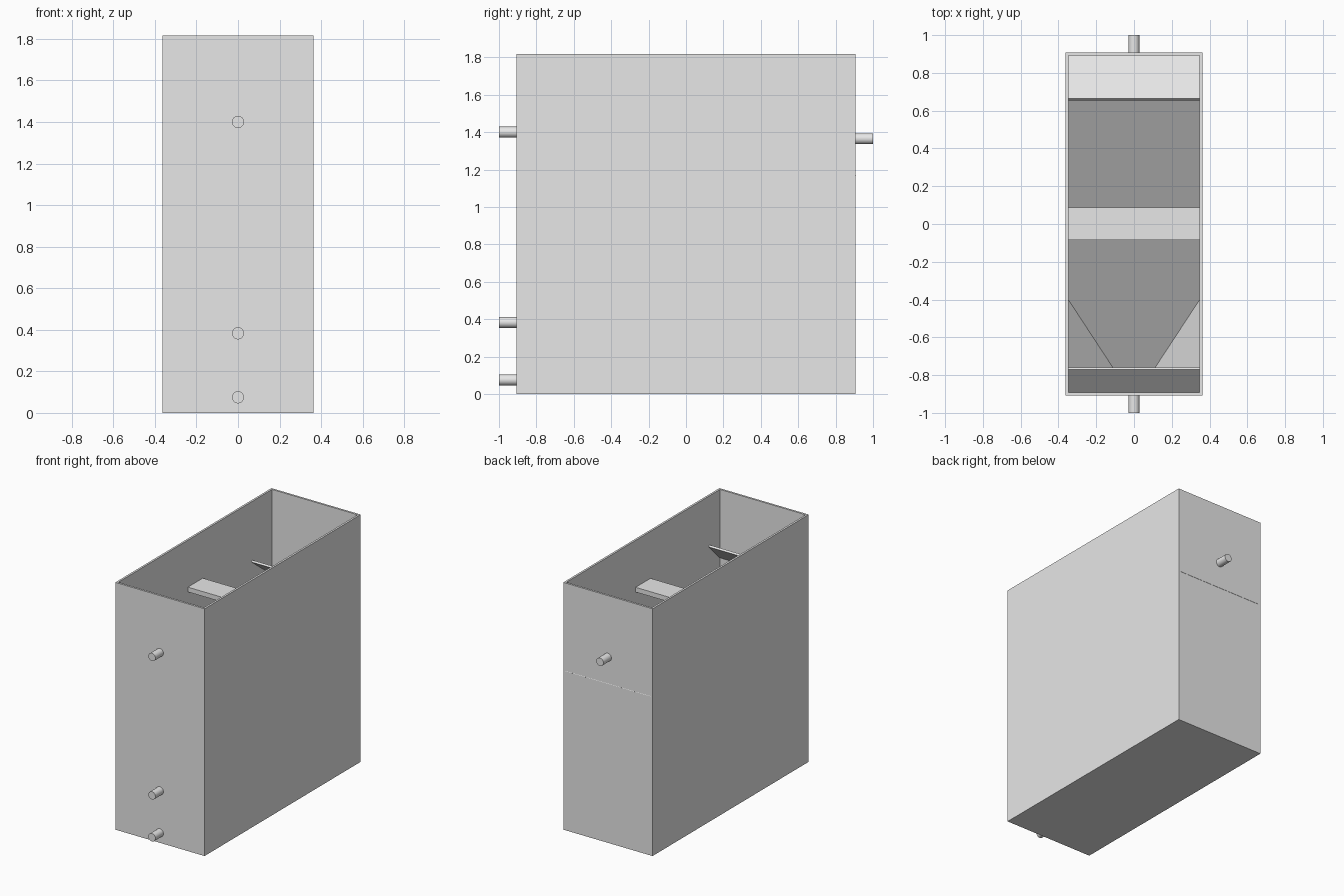
import bpy, bmesh, math
from mathutils import Vector

cube = bpy.data.objects.get("Cube")
if cube:
    bpy.data.objects.remove(cube, do_unlink=True)

# Single plain grey finish
grey = bpy.data.materials.new("plain_grey")
grey.use_nodes = True
grey.diffuse_color = (0.8, 0.8, 0.8, 1)
grey.node_tree.nodes["Principled BSDF"].inputs["Base Color"].default_value = (0.8, 0.8, 0.8, 1)

HX, HY, HEIGHT = 0.363, 0.907, 1.817   # tank half width, half depth, height
WALL = 0.015
IN_X = HX - WALL


def finish(name, bm):
    bmesh.ops.recalc_face_normals(bm, faces=bm.faces[:])
    mesh = bpy.data.meshes.new(name)
    bm.to_mesh(mesh)
    bm.free()
    mesh.materials.append(grey)
    obj = bpy.data.objects.new(name, mesh)
    bpy.context.collection.objects.link(obj)
    return obj


def thicken(obj, thickness):
    mod = obj.modifiers.new("thickness", 'SOLIDIFY')
    mod.thickness = thickness
    mod.offset = -1
    mod.use_even_offset = True


def plate(name, start, end, thickness=WALL):
    """Full-width plate whose upper surface runs from start to end in (y, z)."""
    a, b = Vector(start), Vector(end)
    d = (b - a).normalized()
    down = Vector((d.y, -d.x)) * thickness
    if down.y > 0:
        down = -down
    bm = bmesh.new()
    face = bm.faces.new([bm.verts.new((-IN_X, p.x, p.y))
                         for p in (a, b, b + down, a + down)])
    grown = bmesh.ops.extrude_face_region(bm, geom=[face])
    moved = [v for v in grown["geom"] if isinstance(v, bmesh.types.BMVert)]
    bmesh.ops.translate(bm, verts=moved, vec=(2 * IN_X, 0, 0))
    return finish(name, bm)


def pipe(name, side, z):
    """Round stub standing out of the front (-1) or back (1) wall."""
    inner = HY - WALL / 2
    bpy.ops.mesh.primitive_cylinder_add(
        vertices=32, radius=0.029, depth=1 - inner,
        location=(0, side * (1 + inner) / 2, z), rotation=(math.pi / 2, 0, 0))
    obj = bpy.context.object
    obj.name = name
    obj.data.materials.append(grey)
    bpy.ops.object.shade_smooth_by_angle(angle=math.radians(40))


# Open-topped tank
bm = bmesh.new()
bmesh.ops.create_cube(bm, size=1)
bmesh.ops.scale(bm, verts=bm.verts, vec=(2 * HX, 2 * HY, HEIGHT))
bmesh.ops.translate(bm, verts=bm.verts, vec=(0, 0, HEIGHT / 2))
top = max(bm.faces, key=lambda f: f.calc_center_median().z)
bmesh.ops.delete(bm, geom=[top], context='FACES_ONLY')
thicken(finish("tank", bm), WALL)


# Sloped floor falling to the drain at the front
def floor_z(y):
    return 0.03 + 0.64 * (y + 0.9)


plate("sloped_floor", (-0.9, floor_z(-0.9)), (0.9, floor_z(0.9)))

# Hopper sides funnelling the floor towards the drain
bm = bmesh.new()
bm.faces.new([bm.verts.new(p) for p in (
    (IN_X, -0.4, floor_z(-0.4)),
    (0.02, -0.9, floor_z(-0.9)),
    (IN_X, -0.9, floor_z(-0.4)))])
hopper = finish("hopper_sides", bm)
if hopper.data.polygons[0].normal.z < 0:
    hopper.data.flip_normals()
thicken(hopper, 0.01)
hopper.modifiers.new("both_sides", 'MIRROR')

# Inlet and outlet troughs, and the crossbar between them
plate("inlet_trough", (-0.77, 1.456), (-0.9, 1.326))
plate("outlet_trough", (0.664, 1.385), (0.9, 1.205))
plate("crossbar", (-0.085, 1.472), (0.088, 1.472), 0.035)

# Pipe stubs
pipe("inlet_pipe", -1, 1.40)
pipe("middle_pipe", -1, 0.383)
pipe("drain_pipe", -1, 0.075)
pipe("outlet_pipe", 1, 1.365)
